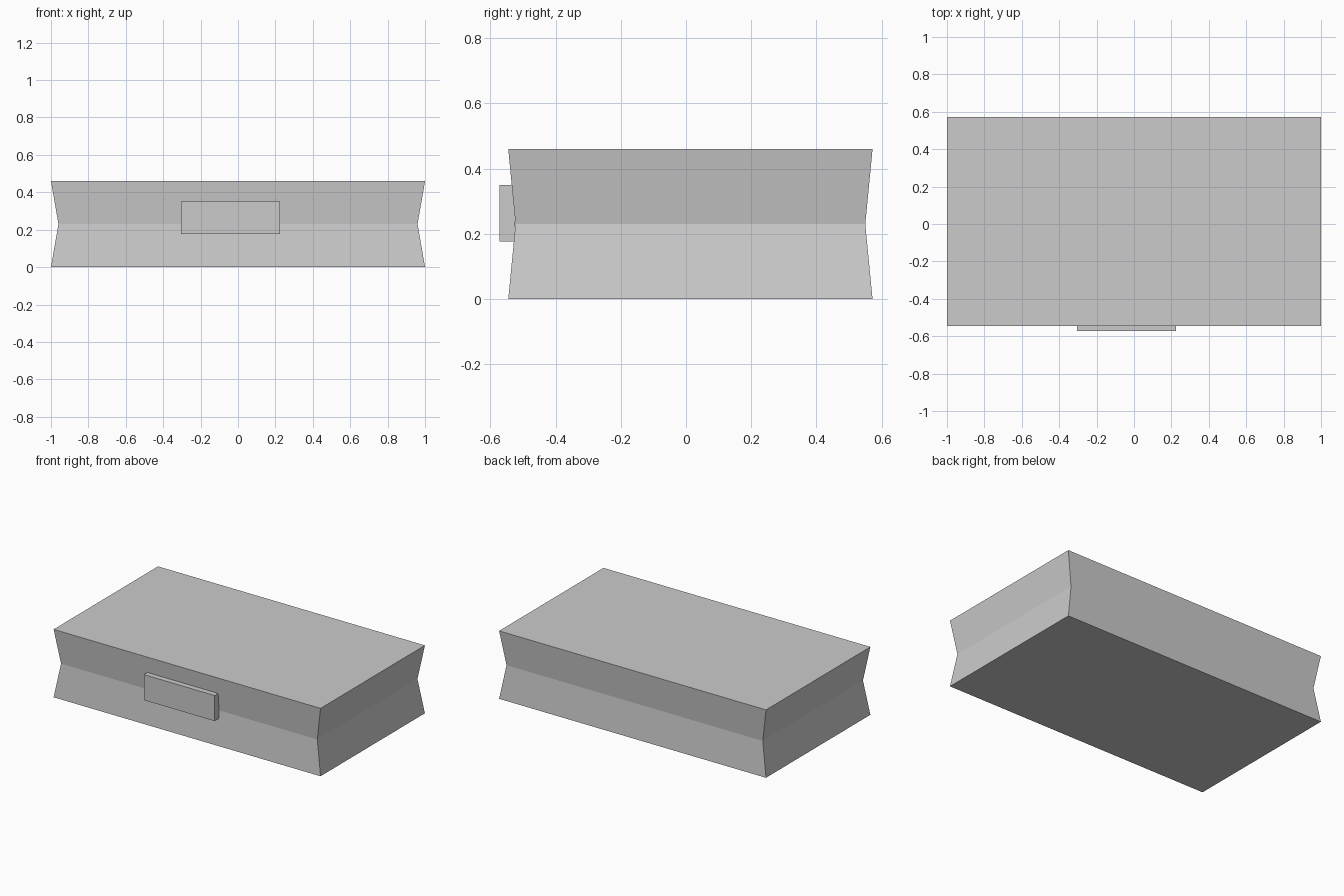
import bpy
import bmesh

default_cube = bpy.data.objects.get("Cube")
if default_cube:
    bpy.data.objects.remove(default_cube, do_unlink=True)

# Plain grey for every part
GREY = (0.6, 0.6, 0.6, 1.0)
grey = bpy.data.materials.new("plain_grey")
grey.use_nodes = True
grey.diffuse_color = GREY
grey.node_tree.nodes["Principled BSDF"].inputs["Base Color"].default_value = GREY


def add_box(name, low, high, waist=1.0):
    """Box between two corners, pinched at mid height by the waist factor."""
    centre = [(a + b) / 2 for a, b in zip(low, high)]
    size = [b - a for a, b in zip(low, high)]
    bm = bmesh.new()
    bmesh.ops.create_cube(bm, size=1)
    for v in bm.verts:
        v.co = [v.co[i] * size[i] for i in range(3)]
    if waist != 1.0:
        uprights = [e for e in bm.edges
                    if abs(e.verts[0].co.z - e.verts[1].co.z) > size[2] / 2]
        bmesh.ops.subdivide_edges(bm, edges=uprights, cuts=1)
        for v in bm.verts:
            if abs(v.co.z) < size[2] / 4:
                v.co.x *= waist
                v.co.y *= waist
    bmesh.ops.recalc_face_normals(bm, faces=bm.faces)
    mesh = bpy.data.meshes.new(name)
    bm.to_mesh(mesh)
    bm.free()
    mesh.materials.append(grey)
    obj = bpy.data.objects.new(name, mesh)
    obj.location = centre
    bpy.context.collection.objects.link(obj)
    return obj


# Body with sides folded inwards, and the small block on its front
add_box("body", (-1, -0.545, 0), (1, 0.572, 0.46), waist=0.96)
add_box("front_block", (-0.305, -0.572, 0.177), (0.225, -0.525, 0.35))
